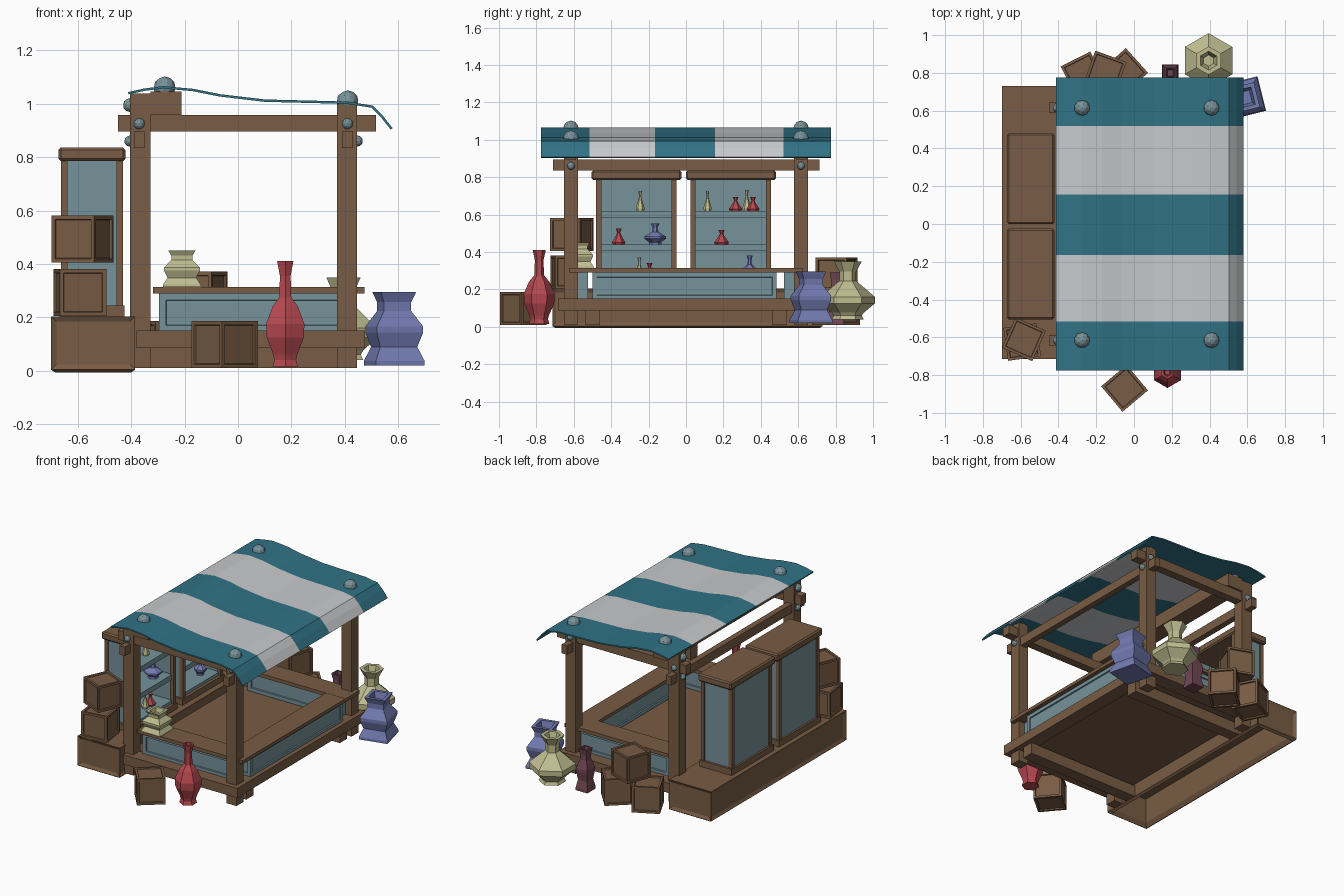
import bpy, bmesh, math
from mathutils import Matrix

if "Cube" in bpy.data.objects:
    bpy.data.objects.remove(bpy.data.objects["Cube"])


def mat(name, r, g, b):
    m = bpy.data.materials.new(name)
    m.diffuse_color = (r, g, b, 1)
    m.use_nodes = True
    m.node_tree.nodes["Principled BSDF"].inputs["Base Color"].default_value = m.diffuse_color
    return m


WOOD = mat("brown wood", 0.19, 0.108, 0.058)
TEAL = mat("teal cloth", 0.03, 0.17, 0.235)
WHITE = mat("white cloth", 0.58, 0.59, 0.61)
PANEL = mat("grey teal panel", 0.18, 0.29, 0.33)
METAL = mat("grey metal", 0.19, 0.29, 0.32)
RED = mat("red glaze", 0.47, 0.065, 0.08)
YELLOW = mat("pale yellow glaze", 0.52, 0.51, 0.28)
BLUE = mat("violet blue glaze", 0.17, 0.20, 0.45)
MAUVE = mat("mauve glaze", 0.17, 0.065, 0.09)


def finish(name, bm, *mats):
    me = bpy.data.meshes.new(name)
    bm.normal_update()
    bm.to_mesh(me)
    bm.free()
    for m in mats:
        me.materials.append(m)
    ob = bpy.data.objects.new(name, me)
    bpy.context.collection.objects.link(ob)
    return ob


def box(name, x, y, z, m, inset=0, depth=0.008, rot=0):
    """Box from (min, max) pairs; inset gives recessed panels on every face."""
    bm = bmesh.new()
    bmesh.ops.create_cube(bm, size=1)
    size = [b - a for a, b in (x, y, z)]
    mid = [(a + b) / 2 for a, b in (x, y, z)]
    bmesh.ops.scale(bm, vec=size, verts=bm.verts)
    if inset:
        bm.normal_update()
        faces = [f for f in bm.faces if min(e.calc_length() for e in f.edges) > inset * 2.5]
        bmesh.ops.inset_individual(bm, faces=faces, thickness=inset, depth=0)
        bmesh.ops.inset_individual(bm, faces=faces, thickness=0.003, depth=-depth)
    bm.transform(Matrix.Translation(mid) @ Matrix.Rotation(math.radians(rot), 4, 'Z'))
    return finish(name, bm, m)


def lathe(name, profile, n, loc, m, turn=0, scale=(1, 1)):
    """Turned pot from (radius, z) points, with n flat sides."""
    bm = bmesh.new()
    rings = []
    for r, z in profile:
        rings.append([bm.verts.new((loc[0] + r * scale[0] * math.cos(a), loc[1] + r * scale[0] * math.sin(a),
                                    loc[2] + z * scale[1]))
                      for a in (math.radians(turn) + 2 * math.pi * i / n for i in range(n))])
    for a, b in zip(rings, rings[1:]):
        for i in range(n):
            j = (i + 1) % n
            bm.faces.new((a[i], a[j], b[j], b[i]))
    bm.faces.new(rings[0][::-1])
    bm.faces.new(rings[-1])
    return finish(name, bm, m)


def bolt(name, x, y, z, r):
    bm = bmesh.new()
    bmesh.ops.create_icosphere(bm, subdivisions=2, radius=r, matrix=Matrix.Translation((x, y, z)))
    finish(name, bm, METAL)


# striped cloth canopy
line = [(-0.41, 1.035), (-0.35, 1.048), (-0.28, 1.057), (-0.17, 1.047), (-0.07, 1.027), (0.1, 1.007),
        (0.3, 1.002), (0.41, 0.999), (0.5, 0.985), (0.535, 0.95), (0.572, 0.903)]
ys = [-0.775, -0.515, -0.165, 0.155, 0.52, 0.775]
bm = bmesh.new()
grid = [[bm.verts.new((x, y, z)) for x, z in line] for y in ys]
for i in range(len(ys) - 1):
    for j in range(len(line) - 1):
        f = bm.faces.new((grid[i][j], grid[i][j + 1], grid[i + 1][j + 1], grid[i + 1][j]))
        f.material_index = i % 2
canopy = finish("canopy", bm, TEAL, WHITE)
s = canopy.modifiers.new("thickness", 'SOLIDIFY')
s.thickness = 0.009
s.offset = 1

# posts, cross beams and bolts at each end
for side, label in ((-1, "front"), (1, "back")):
    y = side * 0.615
    box(label + "_left_post", (-0.405, -0.327), (y - 0.037, y + 0.037), (0.01, 1.038), WOOD)
    box(label + "_right_post", (0.37, 0.445), (y - 0.037, y + 0.037), (0.01, 0.998), WOOD)
    box(label + "_cross_beam", (-0.45, 0.517), (y - 0.028, y + 0.028), (0.895, 0.958), WOOD)
    for x, z in ((-0.275, 1.06), (0.41, 1.008)):
        bolt(label + "_canopy_bolt", x, y, z, 0.042)
    for x in (-0.37, 0.41):
        bolt(label + "_beam_bolt", x, side * 0.652, 0.925, 0.021)
    for x, z, r in ((-0.405, 0.995, 0.026), (-0.405, 0.86, 0.021), (0.447, 0.86, 0.021)):
        bolt(label + "_side_bolt", x, y, z, r)

# beams running front to back
box("left_long_beam", (-0.39, -0.35), (-0.71, 0.715), (0.835, 0.895), WOOD)
box("right_long_beam", (0.39, 0.43), (-0.71, 0.715), (0.835, 0.895), WOOD)
box("ridge_beam", (-0.327, -0.212), (-0.655, 0.655), (0.958, 1.046), WOOD)

# raised floor
box("floor", (-0.4, 0.42), (-0.62, 0.62), (0.1, 0.14), WOOD)
for side, label in ((-1, "front"), (1, "back")):
    box(label + "_floor_beam", (-0.38, 0.475), sorted((side * 0.585, side * 0.685)), (0.085, 0.15), WOOD)
    box(label + "_joist", (-0.4, 0.44), (side * 0.5 - 0.04, side * 0.5 + 0.04), (0.01, 0.086), WOOD)
box("right_floor_beam", (0.38, 0.474), (-0.59, 0.59), (0.086, 0.15), WOOD)

# plinth behind the stall, open underneath
bm = bmesh.new()
bmesh.ops.create_cube(bm, size=1)
bmesh.ops.scale(bm, vec=(0.315, 1.445, 0.2), verts=bm.verts)
bmesh.ops.translate(bm, vec=(-0.5425, 0.008, 0.104), verts=bm.verts)
bm.normal_update()
bmesh.ops.delete(bm, geom=[f for f in bm.faces if f.normal.z < -0.9], context='FACES_ONLY')
walls = [f for f in bm.faces if abs(f.normal.z) < 0.1]
bmesh.ops.inset_individual(bm, faces=walls, thickness=0.028, depth=-0.01)
plinth = finish("plinth", bm, WOOD)
s = plinth.modifiers.new("thickness", 'SOLIDIFY')
s.thickness = 0.025
s.offset = -1

# counter on three sides
for side, label in ((-1, "front"), (1, "back")):
    box(label + "_counter_panel", (-0.295, 0.4), sorted((side * 0.525, side * 0.6)), (0.145, 0.29), PANEL, 0.035)
    box(label + "_counter_top", (-0.318, 0.473), sorted((side * 0.475, side * 0.625)), (0.29, 0.314), WOOD)
box("right_counter_panel", (0.36, 0.445), (-0.5, 0.485), (0.145, 0.29), PANEL, 0.033)
box("right_counter_top", (0.325, 0.472), (-0.48, 0.48), (0.291, 0.313), WOOD)

# two open shelf cabinets
for label, a, b in (("front_cabinet", -0.505, -0.025), ("back_cabinet", 0.0, 0.48)):
    lo, hi = a + 0.025, b - 0.025
    box(label + "_top", (-0.672, -0.422), (a, b), (0.785, 0.836), WOOD).modifiers.new("edge", 'BEVEL').width = 0.009
    box(label + "_base", (-0.668, -0.425), (lo - 0.01, hi + 0.01), (0.2, 0.245), WOOD)
    for px in ((-0.663, -0.638), (-0.455, -0.43)):
        for py in ((lo, lo + 0.027), (hi - 0.027, hi)):
            box(label + "_corner", px, py, (0.24, 0.79), WOOD)
    box(label + "_back", (-0.655, -0.64), (lo + 0.01, hi - 0.01), (0.24, 0.79), PANEL)
    for py in ((lo + 0.006, lo + 0.018), (hi - 0.018, hi - 0.006)):
        box(label + "_side", (-0.65, -0.44), py, (0.24, 0.79), PANEL)
    for z in (0.265, 0.44, 0.62):
        box(label + "_shelf", (-0.645, -0.445), (lo + 0.015, hi - 0.015), (z - 0.035, z), PANEL)

# crates: x, y, base height, turn
for name, x, y, z, turn in (
        ("left_lower_crate", -0.592, -0.625, 0.205, 8), ("left_upper_crate", -0.583, -0.61, 0.405, -24),
        ("front_crate", -0.05, -0.87, 0.01, 40), ("back_left_crate", -0.27, 0.795, 0.01, 27),
        ("back_right_crate", -0.05, 0.807, 0.01, -48), ("back_top_crate", -0.152, 0.805, 0.195, -20)):
    h = 0.088
    box(name, (x - h, x + h), (y - h, y + h), (z, z + 2 * h), WOOD, 0.02, 0.008, turn)

# tall six-sided red vase and round yellow jar
lathe("tall_red_vase", [(0.055, 0), (0.047, 0.025), (0.052, 0.045), (0.08, 0.11), (0.083, 0.16), (0.055, 0.225),
                        (0.026, 0.26), (0.023, 0.34), (0.035, 0.395), (0.022, 0.395), (0.014, 0.34)],
      6, (0.177, -0.785, 0.015), RED, 30)
lathe("big_yellow_jar", [(0.085, 0), (0.075, 0.02), (0.085, 0.035), (0.145, 0.085), (0.145, 0.12), (0.075, 0.18),
                         (0.045, 0.205), (0.045, 0.255), (0.075, 0.31), (0.05, 0.31), (0.03, 0.25)],
      6, (0.395, 0.865, 0.04), YELLOW, 30)

# four-sided urns share one profile
urn = [(1, 0), (1, 0.06), (0.76, 0.25), (0.95, 0.45), (0.95, 0.53), (0.56, 0.74), (0.56, 0.86), (0.72, 1),
       (0.5, 1), (0.36, 0.8)]
lathe("big_blue_urn", urn, 4, (0.585, 0.668, 0.02), BLUE, 59, (0.133, 0.275))
lathe("counter_yellow_urn", urn, 4, (-0.21, -0.565, 0.314), YELLOW, 45, (0.1, 0.136))
lathe("back_mauve_urn", urn, 4, (0.192, 0.8, 0.01), MAUVE, 45, (0.062, 0.28))

# small bottles on the shelves
flask = [(0.85, 0), (1, 0.12), (0.36, 0.6), (0.22, 0.75), (0.42, 1), (0.2, 1)]
squat = [(0.6, 0), (0.55, 0.1), (1, 0.28), (1, 0.38), (0.3, 0.6), (0.22, 0.8), (0.4, 1), (0.2, 1)]
for name, shape, y, z, r, h, m in (
        ("yellow_flask", flask, -0.245, 0.62, 0.024, 0.105, YELLOW), ("red_flask", flask, -0.36, 0.44, 0.036, 0.085, RED),
        ("blue_flask", squat, -0.165, 0.44, 0.058, 0.112, BLUE), ("yellow_flask", flask, -0.25, 0.265, 0.024, 0.105, YELLOW),
        ("red_flask", flask, -0.195, 0.265, 0.036, 0.075, RED), ("yellow_flask", flask, 0.115, 0.62, 0.022, 0.105, YELLOW),
        ("red_flask", flask, 0.265, 0.62, 0.036, 0.073, RED), ("yellow_flask", flask, 0.325, 0.62, 0.024, 0.11, YELLOW),
        ("red_flask", flask, 0.358, 0.62, 0.036, 0.073, RED), ("red_flask", flask, 0.19, 0.44, 0.04, 0.078, RED),
        ("blue_flask", squat, 0.34, 0.265, 0.04, 0.115, BLUE)):
    lathe(name, shape, 6, (-0.52 if y != 0.325 else -0.58, y, z), m, 30, (r, h))
